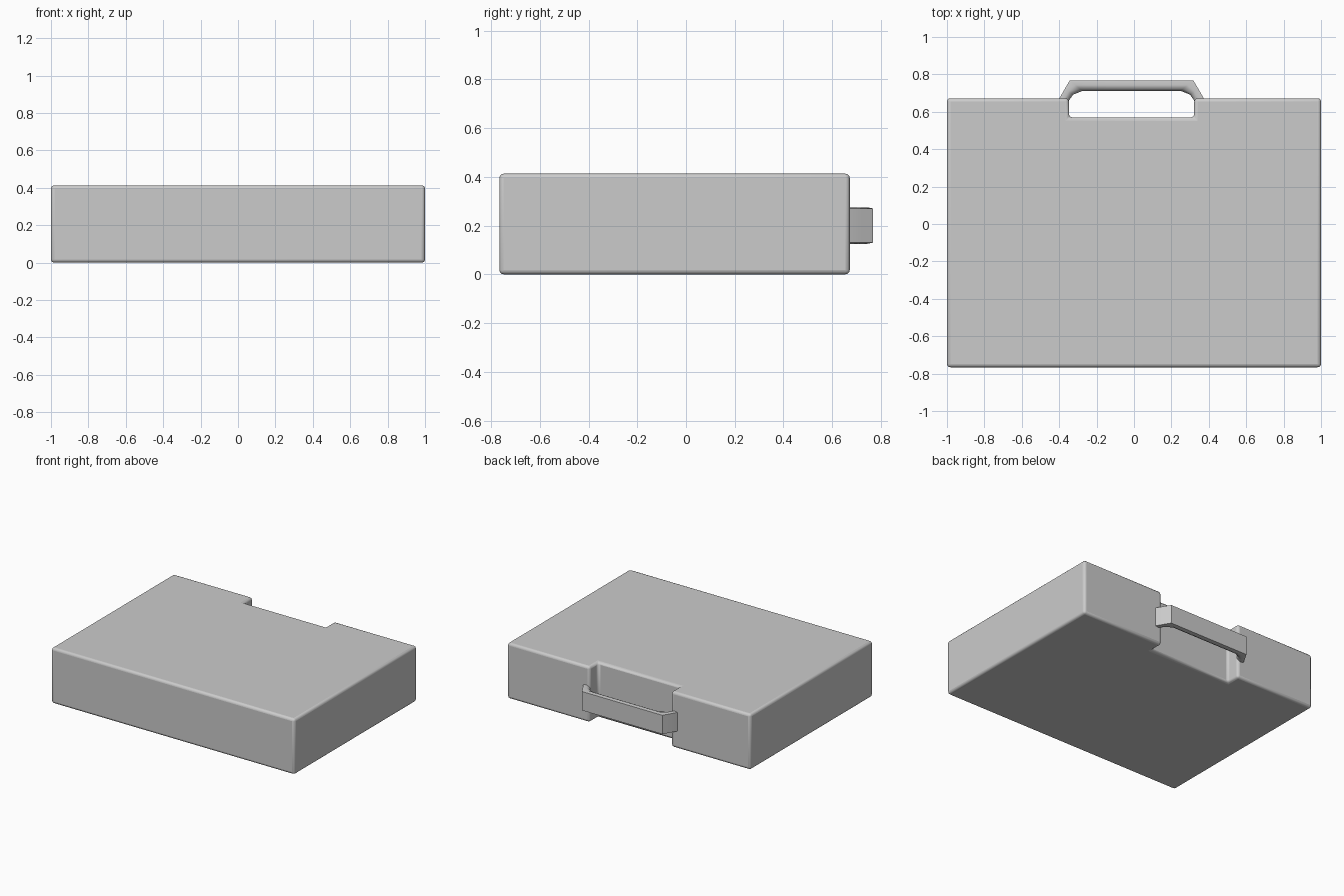
import bpy, bmesh

if "Cube" in bpy.data.objects:
    bpy.data.objects.remove(bpy.data.objects["Cube"])

MID = -0.013   # x centre of notch and handle
ZC = 0.2       # height of handle centre


def add_object(name, bm):
    bmesh.ops.recalc_face_normals(bm, faces=bm.faces)
    mesh = bpy.data.meshes.new(name)
    bm.to_mesh(mesh)
    bm.free()
    obj = bpy.data.objects.new(name, mesh)
    bpy.context.collection.objects.link(obj)
    return obj


def smooth(obj, angle):
    bpy.ops.object.select_all(action='DESELECT')
    obj.select_set(True)
    bpy.context.view_layer.objects.active = obj
    bpy.ops.object.shade_smooth_by_angle(angle=angle)


# Case body: notched plan extruded upwards, all edges rounded
w, front, back, floor = 0.335, -0.766, 0.672, 0.57
plan = [(-1, front), (1, front), (1, back), (MID + w, back), (MID + w, floor),
        (MID - w, floor), (MID - w, back), (-1, back)]
bm = bmesh.new()
base = bm.faces.new([bm.verts.new((x, y, 0)) for x, y in plan])
ext = bmesh.ops.extrude_face_region(bm, geom=[base])
top = [v for v in ext["geom"] if isinstance(v, bmesh.types.BMVert)]
bmesh.ops.translate(bm, verts=top, vec=(0, 0, 0.413))
case = add_object("case_body", bm)
bevel = case.modifiers.new("rounded_edges", 'BEVEL')
bevel.width = 0.018
bevel.segments = 3
smooth(case, 0.7)

# Handle: sections lofted along the grip, flat outside and rounded inside
# Each station: outer x, outer y, inner x, inner y (left half, relative to MID)
half = [(-0.400, 0.640, -0.337, 0.630),
        (-0.386, 0.672, -0.335, 0.660),
        (-0.358, 0.721, -0.312, 0.692),
        (-0.330, 0.768, -0.262, 0.712)]
stations = half + [(-a, b, -c, d) for a, b, c, d in reversed(half)]
# Section: fraction from outer to inner side, half height
upper = [(0, 0.070), (0.45, 0.075), (0.8, 0.065), (1, 0.045)]
section = upper + [(t, -h) for t, h in reversed(upper)]

bm = bmesh.new()
rings = []
for ox, oy, ix, iy in stations:
    rings.append([bm.verts.new((MID + ox + (ix - ox) * t, oy + (iy - oy) * t, ZC + h))
                  for t, h in section])
n = len(section)
for a, b in zip(rings, rings[1:]):
    for i in range(n):
        j = (i + 1) % n
        bm.faces.new((a[i], a[j], b[j], b[i]))
bm.faces.new(rings[0])
bm.faces.new(rings[-1])
handle = add_object("carry_handle", bm)
smooth(handle, 0.7)
